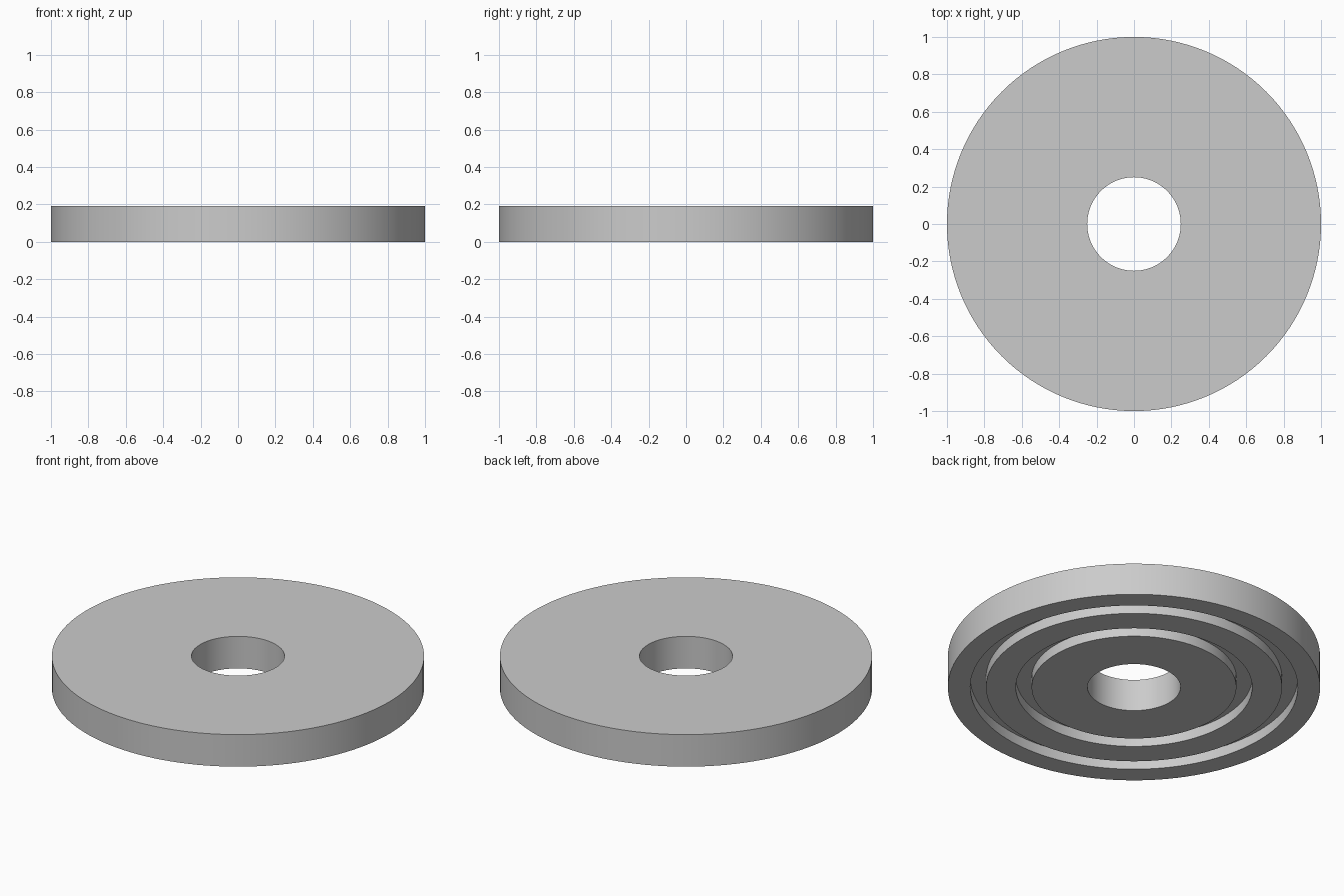
import bpy, bmesh, math

if "Cube" in bpy.data.objects:
    bpy.data.objects.remove(bpy.data.objects["Cube"])

SEGMENTS = 128
HEIGHT = 0.19
GROOVE = 0.06   # groove depth on the underside

grey = bpy.data.materials.new("light grey")
grey.diffuse_color = (0.6, 0.6, 0.6, 1)
grey.use_nodes = True
grey.node_tree.nodes["Principled BSDF"].inputs["Base Color"].default_value = grey.diffuse_color

# Closed cross-section (radius, height): flat top, bore, two square grooves below
profile = [(1.0, HEIGHT), (0.25, HEIGHT), (0.25, 0)]
for inner, outer in ((0.55, 0.635), (0.795, 0.88)):
    profile += [(inner, 0), (inner, GROOVE), (outer, GROOVE), (outer, 0)]
profile.append((1.0, 0))

# Revolve the section around z
bm = bmesh.new()
rings = []
for i in range(SEGMENTS):
    a = 2 * math.pi * i / SEGMENTS
    rings.append([bm.verts.new((r * math.cos(a), r * math.sin(a), z)) for r, z in profile])
n = len(profile)
for i in range(SEGMENTS):
    cur, nxt = rings[i], rings[(i + 1) % SEGMENTS]
    for j in range(n):
        k = (j + 1) % n
        bm.faces.new((cur[j], cur[k], nxt[k], nxt[j]))
bmesh.ops.recalc_face_normals(bm, faces=bm.faces)

mesh = bpy.data.meshes.new("grooved_disc")
bm.to_mesh(mesh)
bm.free()
mesh.materials.append(grey)
disc = bpy.data.objects.new("grooved_disc", mesh)
bpy.context.collection.objects.link(disc)

# Smooth round walls, crisp rims
bpy.context.view_layer.objects.active = disc
disc.select_set(True)
bpy.ops.object.shade_smooth_by_angle(angle=math.radians(30))
